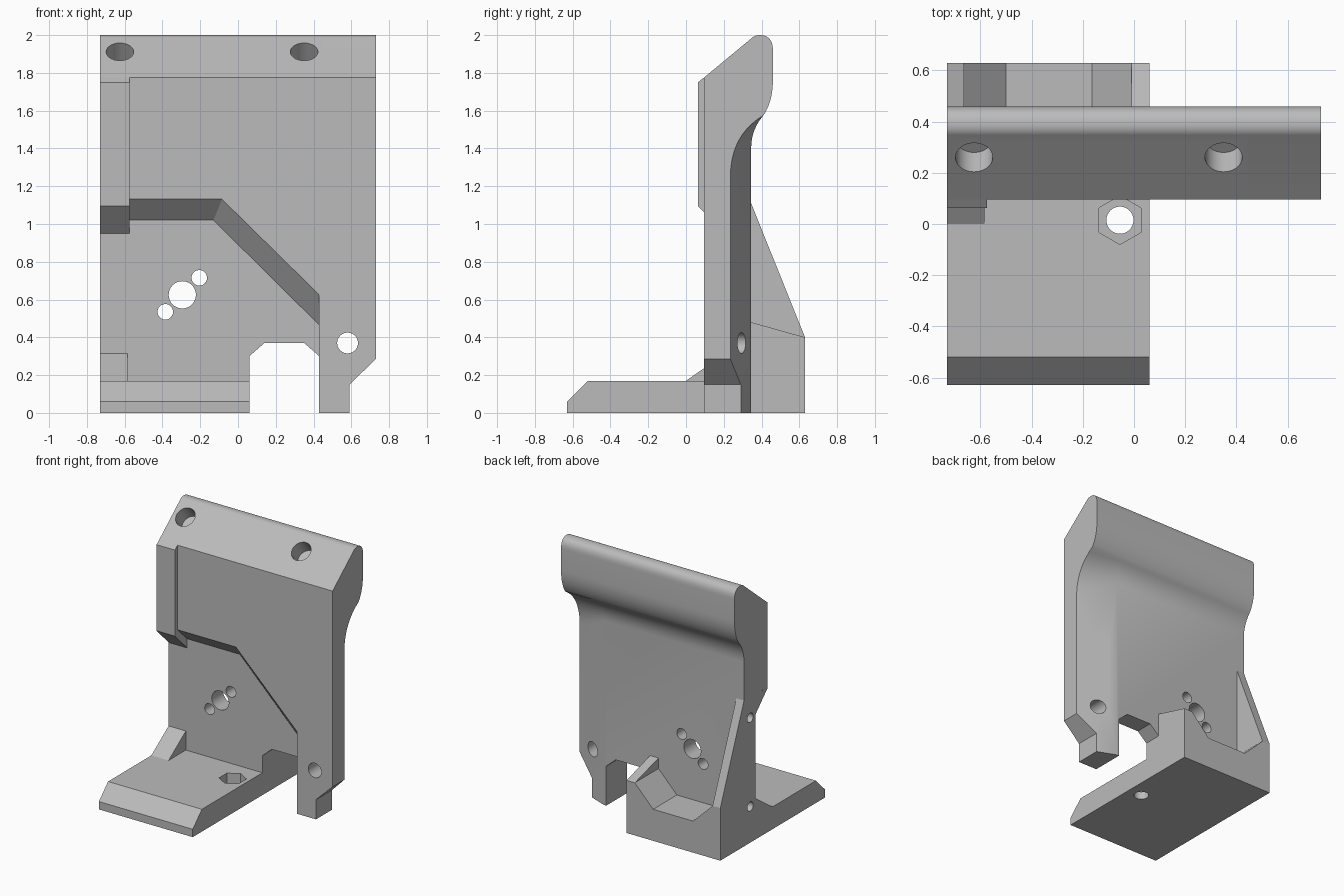
import bpy, bmesh
from math import pi
from mathutils import Vector, Matrix

cube = bpy.data.objects.get("Cube")
if cube:
    bpy.data.objects.remove(cube, do_unlink=True)

grey = bpy.data.materials.new("light grey plastic")
grey.use_nodes = True
COLOUR = (0.5, 0.5, 0.5, 1)
grey.diffuse_color = COLOUR
grey.node_tree.nodes["Principled BSDF"].inputs["Base Color"].default_value = COLOUR


def finish(name, bm):
    bmesh.ops.recalc_face_normals(bm, faces=bm.faces)
    mesh = bpy.data.meshes.new(name)
    bm.to_mesh(mesh)
    bm.free()
    mesh.materials.append(grey)
    obj = bpy.data.objects.new(name, mesh)
    bpy.context.collection.objects.link(obj)
    return obj


def loft(name, rings):
    """Skin equal-length rings and cap both ends."""
    bm = bmesh.new()
    rows = [[bm.verts.new(p) for p in ring] for ring in rings]
    n = len(rows[0])
    for a, b in zip(rows, rows[1:]):
        for i in range(n):
            j = (i + 1) % n
            bm.faces.new((a[i], a[j], b[j], b[i]))
    bm.faces.new(rows[0])
    bm.faces.new(rows[-1])
    return finish(name, bm)


def side_prism(name, yz, x0, x1):
    return loft(name, [[(x, y, z) for y, z in yz] for x in (x0, x1)])


def front_prism(name, xz, y0, y1):
    return loft(name, [[(x, y, z) for x, z in xz] for y in (y0, y1)])


def rod(start, end, radius, sides=40):
    """Cylinder or hexagon between two points; hexagons point along y or z."""
    a, b = Vector(start), Vector(end)
    bm = bmesh.new()
    bmesh.ops.create_cone(bm, cap_ends=True, segments=sides, radius1=radius,
                          radius2=radius, depth=(b - a).length)
    turn = (b - a).to_track_quat('Z', 'Y').to_matrix().to_4x4()
    bm.transform(Matrix.Translation((a + b) / 2) @ turn)
    return finish("cutter", bm)


def cut(obj, cutter):
    mod = obj.modifiers.new("cut", 'BOOLEAN')
    mod.operation = 'DIFFERENCE'
    mod.solver = 'EXACT'
    mod.object = cutter
    bpy.context.view_layer.objects.active = obj
    bpy.ops.object.modifier_apply(modifier=mod.name)
    bpy.data.objects.remove(cutter, do_unlink=True)


def bend(p, c, q, n=10):
    """Points on a quadratic curve."""
    p, c, q = Vector(p), Vector(c), Vector(q)
    return [tuple(p * (1 - t) ** 2 + c * 2 * t * (1 - t) + q * t * t)
            for t in (i / n for i in range(n + 1))]


L, R = -0.73, 0.73          # ends of the upright
BASE_R = 0.06               # right end of the foot
FRONT, RECESS, BACK = 0.095, 0.208, 0.345


# Upright: sloped top, rounded crown, S-curved back, thinner at the +x edge
def upright_profile(back, start, ctrl):
    pts = [(FRONT, 0), (FRONT, 1.775)]
    pts += bend((0.345, 1.982), (0.363, 2.0), (0.39, 2.0))
    pts += bend((0.39, 2.0), (0.46, 2.0), (0.46, 1.92))[1:]
    pts += bend((0.46, 1.76), (0.46, 1.65), (0.41, 1.575))
    pts += bend((0.41, 1.575), (back, ctrl), (back, start))[1:]
    return pts + [(back, 0)]


thick = upright_profile(BACK, 1.4, 1.5)
thin = upright_profile(0.235, 1.25, 1.47)
upright = loft("upright", [[(x, y, z) for y, z in prof]
                           for x, prof in ((L, thick), (0.45, thick), (R, thin))])


# Recess in the lower front, with 45 degree upper walls
def recess_ring(y, top, corner, low):
    return [(-0.9, y, -0.1), (-0.9, y, top), (corner, y, top), (0.43, y, low), (0.43, y, -0.1)]


cut(upright, loft("cutter", [recess_ring(0, 1.225, -0.047, 0.76),
                             recess_ring(RECESS, 1.02, -0.13, 0.465)]))

# Bottom notch and clipped corner
cut(upright, front_prism("cutter", [(BASE_R, -0.1), (BASE_R, 0.3), (0.14, 0.37), (0.35, 0.37),
                                    (0.43, 0.3), (0.43, -0.1)], -0.2, 0.8))
cut(upright, front_prism("cutter", [(0.59, -0.1), (0.59, 0.15), (0.8, 0.3525),
                                    (0.8, -0.1)], -0.2, 0.8))

# Holes through the upright
for x, z, r in ((-0.295, 0.625, 0.072), (-0.205, 0.715, 0.041), (-0.385, 0.535, 0.041),
                (0.58, 0.88, 0.055), (0.58, 0.37, 0.055)):
    cut(upright, rod((x, -0.2, z), (x, 0.8, z), r))

# Nut pockets in the tapered back
for z in (0.37, 0.88):
    cut(upright, rod((0.58, 0.215, z), (0.58, 0.6, z), 0.09, 6))

# Blind holes in the sloped top and the -x edge
inward = Vector((0, 0.634, -0.773))
for x in (-0.625, 0.35):
    mouth = Vector((x, 0.26, 1.912))
    cut(upright, rod(mouth - inward * 0.2, mouth + inward * 0.12, 0.073))
for z in (0.275, 0.95):
    cut(upright, rod((-0.9, 0.27, z), (-0.5, 0.27, z), 0.035))

# Raised pad on the front
pad = side_prism("front_pad", [(0.063, 1.75), (0.063, 1.095), (RECESS, 0.95), (RECESS, 1.02),
                               (FRONT, 1.13), (FRONT, 1.775)], L, -0.575)

# Foot with bolt holes and hexagonal nut pockets
foot = side_prism("foot", [(-0.63, 0), (-0.63, 0.06), (-0.52, 0.17),
                           (RECESS, 0.17), (RECESS, 0)], L, BASE_R)
for x, y in ((-0.505, 0.015), (-0.055, 0.015), (-0.28, -0.525)):
    cut(foot, rod((x, y, -0.2), (x, y, 0.4), 0.053))
    cut(foot, rod((x, y, 0.06), (x, y, 0.4), 0.095, 6))

gusset = side_prism("front_gusset", [(0, 0.17), (RECESS, 0.315), (RECESS, 0.17)], L, -0.585)

# Rear block with a trough between two ribs
rear = front_prism("rear_block", [(L, 0), (BASE_R, 0), (BASE_R, 0.4), (-0.01, 0.4), (-0.165, 0.24),
                                  (-0.5, 0.24), (-0.665, 0.4), (L, 0.4)], BACK, 0.63)
tall_rib = side_prism("tall_rib", [(BACK, 0.4), (BACK, 1.11), (0.63, 0.4)], L, -0.665)
short_rib = side_prism("short_rib", [(BACK, 0.4), (BACK, 0.48), (0.63, 0.4)], -0.01, BASE_R)

# Smooth the curves, keep the edges sharp
bpy.ops.object.select_all(action='DESELECT')
for obj in (upright, pad, foot, gusset, rear, tall_rib, short_rib):
    obj.select_set(True)
bpy.context.view_layer.objects.active = upright
bpy.ops.object.shade_smooth_by_angle(angle=pi / 6)
